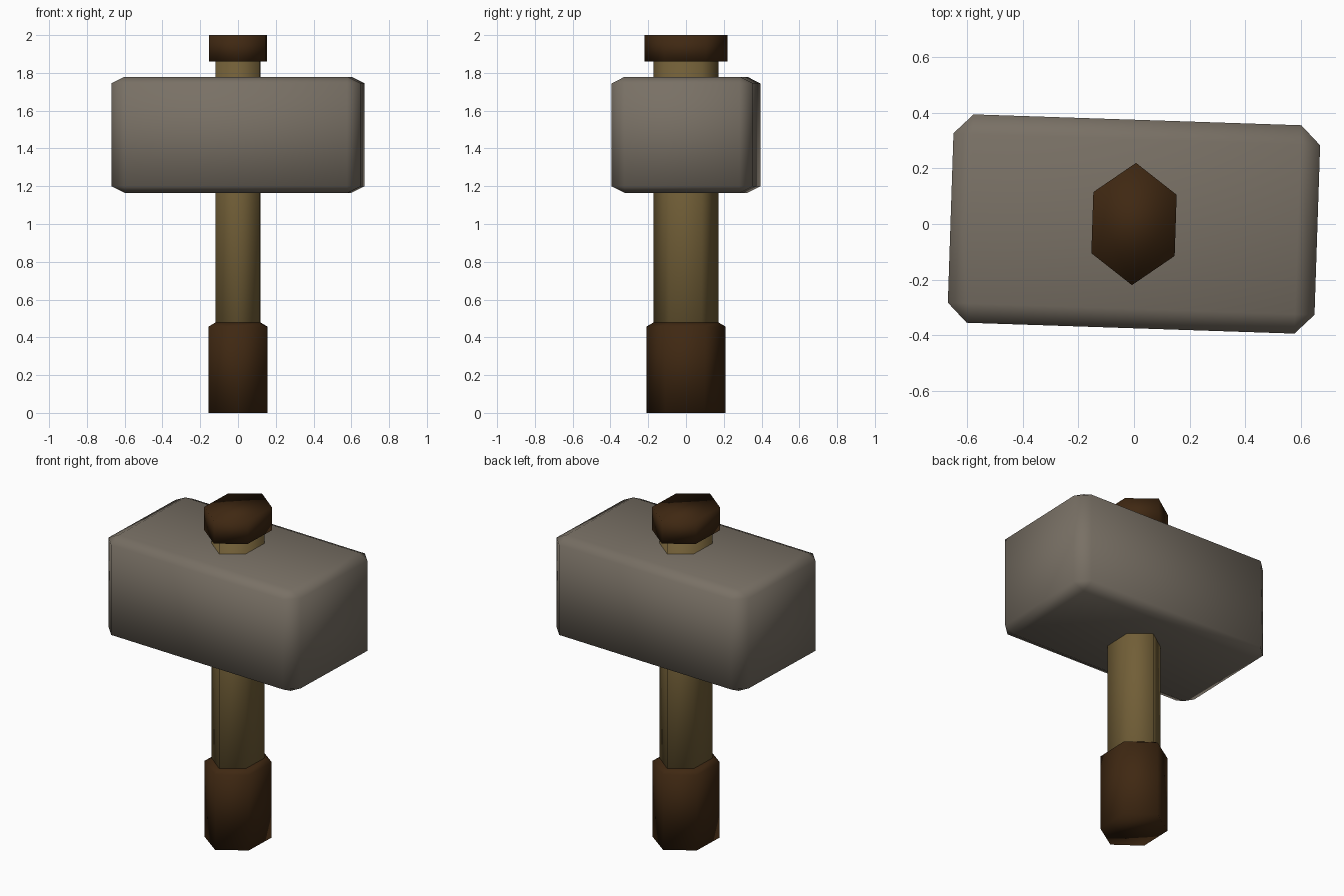
import bpy, bmesh, math

if "Cube" in bpy.data.objects:
    bpy.data.objects.remove(bpy.data.objects["Cube"])

TURN = math.radians(-1.9)   # the whole hammer is turned slightly about z


def material(name, rgb):
    m = bpy.data.materials.new(name)
    m.diffuse_color = (*rgb, 1)
    m.use_nodes = True
    m.node_tree.nodes["Principled BSDF"].inputs["Base Color"].default_value = m.diffuse_color
    return m


stone = material("grey stone", (0.19, 0.163, 0.13))
wood = material("tan wood", (0.165, 0.112, 0.038))
leather = material("dark brown leather", (0.05, 0.021, 0.006))


def finish(name, bm, mat):
    bmesh.ops.recalc_face_normals(bm, faces=bm.faces)
    for f in bm.faces:
        f.smooth = True
    me = bpy.data.meshes.new(name)
    bm.to_mesh(me)
    bm.free()
    me.materials.append(mat)
    ob = bpy.data.objects.new(name, me)
    ob.rotation_euler.z = TURN
    bpy.context.collection.objects.link(ob)
    return ob


def hex_prism(name, rings, mat):
    """Loft six-sided rings (half width x, point radius y, z), points on +-y."""
    bm = bmesh.new()
    loops = []
    for hx, ry, z in rings:
        pts = [(0, ry), (-hx, ry / 2), (-hx, -ry / 2), (0, -ry), (hx, -ry / 2), (hx, ry / 2)]
        loops.append([bm.verts.new((x, y, z)) for x, y in pts])
    for a, b in zip(loops, loops[1:]):
        for i in range(6):
            j = (i + 1) % 6
            bm.faces.new((a[i], a[j], b[j], b[i]))
    bm.faces.new(loops[0][::-1])
    bm.faces.new(loops[-1])
    return finish(name, bm, mat)


# Shaft, grip with a chamfered top, and end cap
hex_prism("shaft", [(0.116, 0.172, 0.05), (0.116, 0.172, 1.90)], wood)
hex_prism("grip", [(0.153, 0.21, 0), (0.153, 0.21, 0.457), (0.117, 0.173, 0.478)], leather)
hex_prism("end_cap", [(0.15, 0.22, 1.86), (0.15, 0.22, 2.0)], leather)

# Head: chamfered block, chamfer half as tall as it is wide
bm = bmesh.new()
bmesh.ops.create_cube(bm, size=1)
bmesh.ops.scale(bm, vec=(1.32, 0.75, 1.23), verts=bm.verts)
bmesh.ops.bevel(bm, geom=bm.edges[:], offset=0.07, segments=1, affect='EDGES')
bmesh.ops.scale(bm, vec=(1, 1, 0.5), verts=bm.verts)
bmesh.ops.translate(bm, vec=(0, 0, 1.472), verts=bm.verts)
finish("hammer_head", bm, stone)
